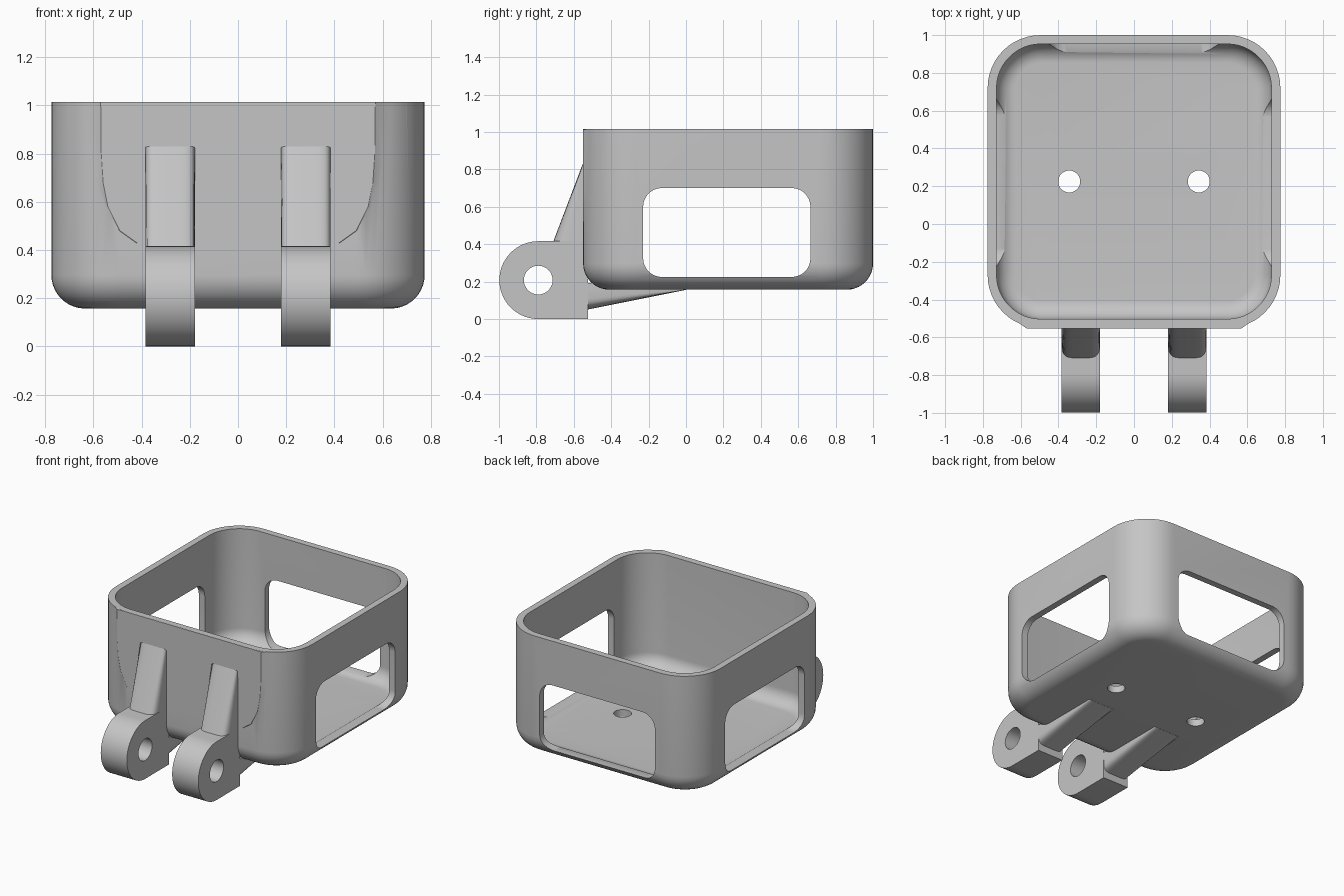
import bpy, bmesh
from math import sin, cos, pi

if "Cube" in bpy.data.objects:
    bpy.data.objects.remove(bpy.data.objects["Cube"], do_unlink=True)

grey = bpy.data.materials.new("light grey plastic")
grey.use_nodes = True
COLOUR = (0.56, 0.56, 0.56, 1)
grey.diffuse_color = COLOUR
grey.node_tree.nodes["Principled BSDF"].inputs["Base Color"].default_value = COLOUR


def loft(name, rings):
    """Skin a list of equal-length closed rings and cap both ends."""
    bm = bmesh.new()
    loops = [[bm.verts.new(p) for p in ring] for ring in rings]
    n = len(loops[0])
    for a, b in zip(loops, loops[1:]):
        for i in range(n):
            j = (i + 1) % n
            bm.faces.new((a[i], a[j], b[j], b[i]))
    bm.faces.new(loops[0])
    bm.faces.new(loops[-1])
    bmesh.ops.recalc_face_normals(bm, faces=bm.faces)
    mesh = bpy.data.meshes.new(name)
    bm.to_mesh(mesh)
    bm.free()
    mesh.materials.append(grey)
    obj = bpy.data.objects.new(name, mesh)
    bpy.context.collection.objects.link(obj)
    return obj


def rounded_rect(hu, hv, r, cv=0.0, segs=12):
    pts = []
    for k, (su, sv) in enumerate(((1, 1), (-1, 1), (-1, -1), (1, -1))):
        for i in range(segs + 1):
            t = (k + i / segs) * pi / 2
            pts.append((su * (hu - r) + r * cos(t), cv + sv * (hv - r) + r * sin(t)))
    return pts


def circle(cu, cv, r, n=32):
    return [(cu + r * cos(2 * pi * i / n), cv + r * sin(2 * pi * i / n)) for i in range(n)]


def tub(name, hx, hy, corner, fillet, z0, z1, cy=0.225, steps=10):
    """Rounded box with a filleted bottom edge."""
    rings = []
    for i in range(steps + 1):
        t = i / steps * pi / 2
        d = fillet * (1 - sin(t))
        rings.append([(x, y, z0 + fillet * (1 - cos(t)))
                      for x, y in rounded_rect(hx - d, hy - d, corner - d, cy)])
    rings.append([(x, y, z1) for x, y in rounded_rect(hx, hy, corner, cy)])
    return loft(name, rings)


def boolean(obj, other, operation):
    mod = obj.modifiers.new("bool", 'BOOLEAN')
    mod.operation, mod.object, mod.solver = operation, other, 'EXACT'
    bpy.context.view_layer.objects.active = obj
    bpy.ops.object.modifier_apply(modifier=mod.name)
    bpy.data.objects.remove(other, do_unlink=True)


def smooth(obj):
    bpy.ops.object.select_all(action='DESELECT')
    obj.select_set(True)
    bpy.context.view_layer.objects.active = obj
    bpy.ops.object.shade_smooth_by_angle(angle=0.55)


# Open case with a flattened front pad
case = tub("case", 0.775, 0.775, 0.28, 0.14, 0.157, 1.015)
half = [(0.57, 1.0145), (0.568, 0.8), (0.56, 0.68), (0.54, 0.58), (0.49, 0.48), (0.42, 0.43)]
outline = half + [(-x, z) for x, z in reversed(half)]
pad = loft("front_pad", [
    [(x + (0.13 if x > 0 else -0.13), -0.46, z) for x, z in outline],
    [(x, -0.552, z) for x, z in outline]])
boolean(case, pad, 'UNION')
boolean(case, tub("cavity", 0.728, 0.728, 0.235, 0.1, 0.207, 1.2), 'DIFFERENCE')

# Side and back windows
for side in (-1, 1):
    pts = rounded_rect(0.447, 0.2375, 0.1, 0.4625)
    boolean(case, loft("side_cut", [[(side * x, y + 0.218, z) for y, z in pts]
                                    for x in (0.58, 0.9)]), 'DIFFERENCE')
pts = rounded_rect(0.455, 0.2375, 0.1, 0.4625)
boolean(case, loft("back_cut", [[(x, y, z) for x, z in pts] for y in (0.8, 1.1)]), 'DIFFERENCE')

# Screw holes in the floor
for side in (-1, 1):
    pts = circle(side * 0.343, 0.225, 0.058)
    boolean(case, loft("screw_cut", [[(x, y, z) for x, y in pts] for z in (0.1, 0.3)]), 'DIFFERENCE')
smooth(case)


def rib_section(depth, back, w=0.103, n=20):
    """Flat-backed section with a soft rounded outer side: (x, outward)."""
    pts = [(w, -back)]
    for i in range(n + 1):
        t = pi * i / n
        c, s = cos(t), sin(t)
        x = abs(c) ** 0.4 * (1 if c > 0 else -1)
        pts.append((w * x, depth * abs(s) ** 0.4))
    return pts + [(-w, -back)]


# Hinge lugs with their upper braces and lower ribs
for side, label in ((-1, "right"), (1, "left")):
    cx = side * 0.282
    cy, r = -0.79, 0.208
    profile = [(cy + r * cos(t), r + r * sin(t))
               for t in (pi / 2 + pi * i / 28 for i in range(29))]
    profile += [(-0.525, 0), (-0.525, 2 * r)]
    lug = loft(label + "_hinge_lug", [[(cx + dx, y, z) for y, z in profile]
                                      for dx in (-0.103, 0.103)])
    pin = circle(cy, r, 0.077)
    boolean(lug, loft("pin_cut", [[(cx + dx, y, z) for y, z in pin]
                                  for dx in (-0.2, 0.2)]), 'DIFFERENCE')
    smooth(lug)

    brace = loft(label + "_upper_brace", [
        [(cx + x, -0.55 - d, z) for x, d in rib_section(depth, 0.03)]
        for z, depth in ((0.4, 0.165), (0.83, 0.002))])
    smooth(brace)

    rib = loft(label + "_lower_rib", [
        [(cx + x, y, 0.157 - d) for x, d in rib_section(depth, 0.035)]
        for y, depth in ((-0.53, 0.107), (0.0, 0.001))])
    smooth(rib)
